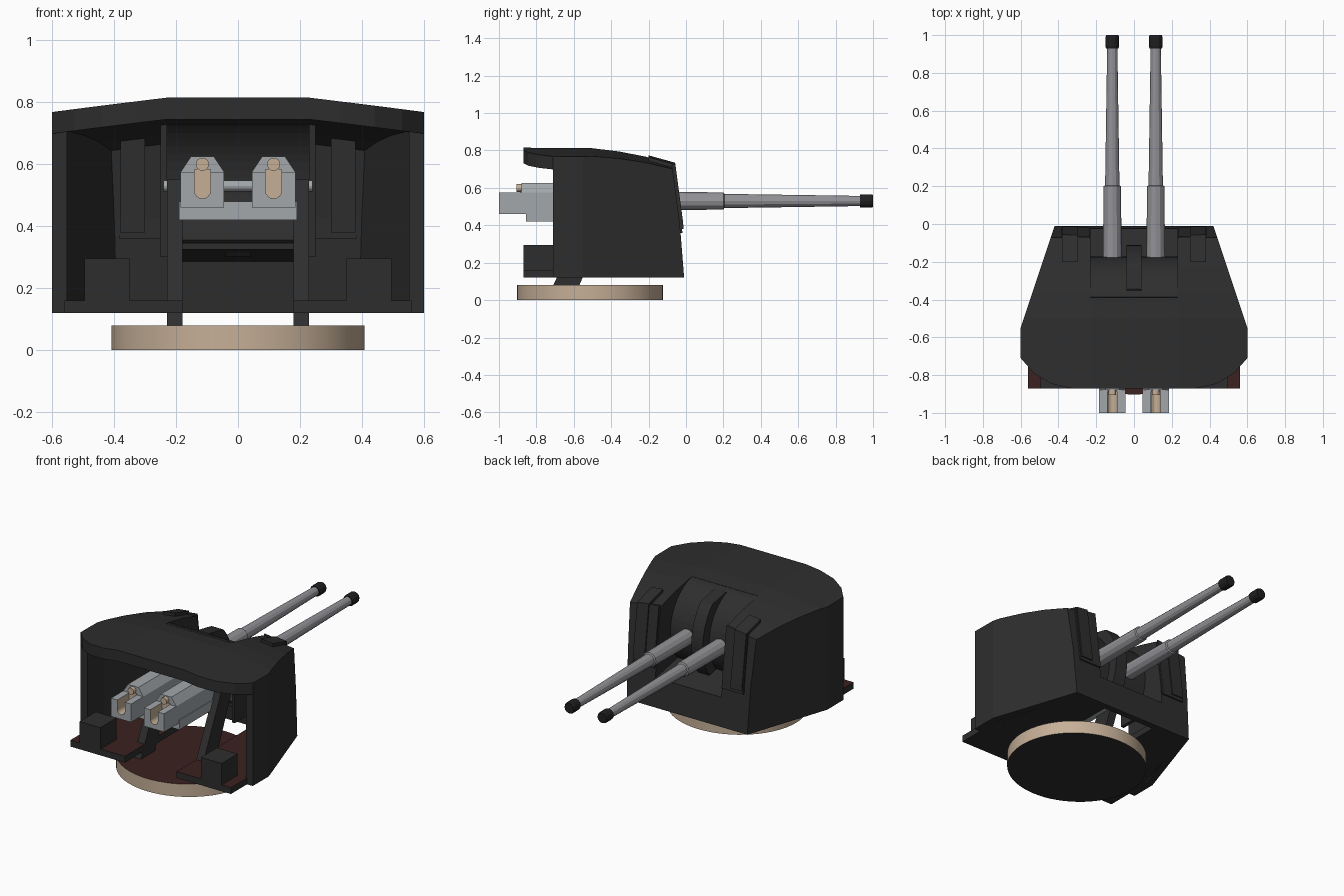
import bpy, bmesh, math
from mathutils import Vector

old = bpy.data.objects.get("Cube")
if old:
    bpy.data.objects.remove(old)


def material(name, r, g, b):
    m = bpy.data.materials.new(name)
    m.use_nodes = True
    m.diffuse_color = (r, g, b, 1)
    m.node_tree.nodes["Principled BSDF"].inputs["Base Color"].default_value = (r, g, b, 1)
    return m


ARMOUR = material("dark armour", .027, .027, .027)
DECK = material("dark red deck", .045, .015, .015)
TAN = material("tan", .56, .43, .31)
BREECH = material("light grey", .36, .39, .41)
BARREL = material("barrel grey", .29, .29, .31)
MUZZLE = material("muzzle black", .014, .014, .014)


def finish(name, bm, mats, rule=None):
    """Turn a bmesh into an object; rule picks a material slot per face."""
    bmesh.ops.recalc_face_normals(bm, faces=bm.faces)
    if rule:
        for f in bm.faces:
            f.material_index = rule(f)
    me = bpy.data.meshes.new(name)
    bm.to_mesh(me)
    bm.free()
    for m in mats:
        me.materials.append(m)
    ob = bpy.data.objects.new(name, me)
    bpy.context.collection.objects.link(ob)
    return ob


def prism(name, pts, axis, lo, hi, mats, rule=None, build=True):
    """Extrude a flat profile along one axis."""
    place = {"x": lambda p, t: (t, p[0], p[1]),
             "y": lambda p, t: (p[0], t, p[1]),
             "z": lambda p, t: (p[0], p[1], t)}[axis]
    bm = bmesh.new()
    a = [bm.verts.new(place(p, lo)) for p in pts]
    b = [bm.verts.new(place(p, hi)) for p in pts]
    bm.faces.new(a)
    bm.faces.new(b)
    for i in range(len(pts)):
        j = (i + 1) % len(pts)
        bm.faces.new((a[i], a[j], b[j], b[i]))
    return finish(name, bm, mats, rule) if build else bm


def rect(x0, x1, y0, y1):
    return [(x0, y0), (x1, y0), (x1, y1), (x0, y1)]


def arc(cx, cy, r, a0, a1, n):
    return [(cx + r * math.cos(math.radians(a0 + (a1 - a0) * i / n)),
             cy + r * math.sin(math.radians(a0 + (a1 - a0) * i / n))) for i in range(n + 1)]


def lathe(name, prof, x, z, sides, mats):
    """Turn (y, radius) pairs about a line parallel to y."""
    bm = bmesh.new()
    rings = []
    for y, r in prof:
        rings.append([bm.verts.new((px, y, pz)) for px, pz in arc(x, z, r, 0, 360, sides)[:-1]])
    for a, b in zip(rings, rings[1:]):
        for i in range(sides):
            j = (i + 1) % sides
            bm.faces.new((a[i], a[j], b[j], b[i]))
    bm.faces.new(rings[0])
    bm.faces.new(rings[-1])
    return finish(name, bm, mats)


# Gun house surfaces: roof curve and leaning front, both as (y, z)
ROOF = [(-.87, .815), (-.5, .812), (-.36, .795), (-.22, .768), (-.075, .728)]
FRONT = [(-.075, .728), (-.034, .42), (-.01, .12)]
CREASE, DROP = .23, .122


def roof_z(y):
    for (y0, z0), (y1, z1) in zip(ROOF, ROOF[1:]):
        if y <= y1:
            return z0 + (z1 - z0) * (y - y0) / (y1 - y0)
    return ROOF[-1][1]


def under_roof(name, outline, zlo, up, out):
    """Column with the given outline, trimmed by the roof and front surfaces."""
    planes = []
    for (y0, z0), (y1, z1) in zip(ROOF, ROOF[1:]):
        m = (z1 - z0) / (y1 - y0)
        planes += [((s * CREASE, y0, z0 + up), (DROP * s, -m, 1)) for s in (0, 1, -1)]
    for (y0, z0), (y1, z1) in zip(FRONT, FRONT[1:]):
        planes.append(((0, y0 + out, z0), (0, 1, -(y1 - y0) / (z1 - z0))))
    bm = prism(name, outline, "z", zlo, 1.2, [], build=False)
    for co, no in planes:
        bmesh.ops.bisect_plane(bm, geom=bm.verts[:] + bm.edges[:] + bm.faces[:], dist=1e-5,
                               plane_co=co, plane_no=Vector(no).normalized(), clear_outer=True)
        bmesh.ops.holes_fill(bm, edges=bm.edges[:], sides=0)
    return finish(name, bm, [ARMOUR])


def cut(ob, cutter):
    mod = ob.modifiers.new("cut", "BOOLEAN")
    mod.operation = "DIFFERENCE"
    mod.object = cutter
    bpy.context.view_layer.objects.active = ob
    bpy.ops.object.modifier_apply(modifier=mod.name)
    bpy.data.objects.remove(cutter)


def both(half):
    return half + [(-x, y) for x, y in reversed(half)]


# Gun house: hollow, open at the rear, with a roof overhang and a gun opening
house = under_roof("gun_house", both([(.33, -.87), (.44, -.845), (.53, -.79), (.6, -.71),
                                      (.6, -.55), (.417, 0)]), .12, 0, 0)
cut(house, under_roof("cavity", both([(.553, -1), (.553, -.54), (.375, 0)]), -.1, -.07, -.04))
cut(house, under_roof("rear_opening", rect(-.8, .8, -1, -.71), -.1, -.07, 0))
cut(house, prism("gun_opening", rect(-.23, .23, -.39, 1), "z", .3, 1.3, [ARMOUR]))

# Curved gun shield, centre rib and sill in the opening
PY, PZ = -.45, .53


def clipped(points):
    return [(y, min(z, roof_z(y))) for y, z in points]


prism("curved_shield", clipped(arc(PY, PZ, .277, -42, 77, 20) + arc(PY, PZ, .26, 77, -42, 20)),
      "x", -.23, .23, [ARMOUR])
prism("centre_rib", clipped(arc(PY, PZ, .34, -42, 72, 20) + arc(PY, PZ, .262, 72, -42, 20)),
      "x", -.04, .04, [ARMOUR])
prism("opening_sill", [(-.26, .345), (-.03, .3), (-.03, .28), (-.26, .325)],
      "x", -.23, .23, [ARMOUR])

# Base ring
bm = prism("base_ring", arc(0, 0, 1, 0, 360, 64)[:-1], "z", 0, .08, [], build=False)
for v in bm.verts:
    v.co.x *= .408
    v.co.y = v.co.y * .39 - .513
base = finish("base_ring", bm, [TAN, DECK, ARMOUR],
              lambda f: 1 if f.normal.z > .5 else 2 if f.normal.z < -.5 else 0)
bpy.context.view_layer.objects.active = base
base.select_set(True)
bpy.ops.object.shade_smooth_by_angle(angle=math.radians(30))
base.select_set(False)

for s, side in ((1, "left"), (-1, "right")):
    def flip(pts):
        return [(s * x, y) for x, y in pts]

    # Deck wing, locker and mounting bracket
    prism(side + "_deck", flip([(.18, -.87), (.56, -.87), (.56, -.6), (.4, -.05), (.18, -.05)]),
          "z", .12, .16, [ARMOUR, DECK], lambda f: int(f.normal.z > .5))
    prism(side + "_locker", flip(rect(.35, .495, -.87, -.71)), "z", .158, .295, [ARMOUR])
    prism(side + "_bracket", [(-.71, .08), (-.57, .08), (-.39, .5), (-.41, .55),
                              (-.49, .55), (-.51, .5)], "x", s * .18, s * .23, [ARMOUR])

    # Opening cheek and raised front hatches
    under_roof(side + "_opening_cheek", flip(rect(.23, .25, -.39, 0)), .3, -.003, -.003)
    under_roof(side + "_wide_hatch", flip(rect(.235, .385, -.075, 0)), .36, .012, .01)
    under_roof(side + "_narrow_hatch", flip(rect(.3, .38, -.2, 0)), .38, .02, .018)

    # Breech with an open loading trough
    cx = s * .115

    def shift(pts):
        return [(cx + x, z) for x, z in pts]

    prism(side + "_breech", shift([(-.07, .46), (.07, .46), (.07, .575), (.037, .625),
                                   (-.037, .625), (-.07, .575)]), "y", -.88, -.25, [BREECH])
    trough = [(.07, .46), (.07, .575), (.026, .575)] + arc(0, .515, .026, 0, -180, 8) + [
        (-.026, .575), (-.07, .575), (-.07, .46)]
    prism(side + "_loading_trough", shift(trough), "y", -1, -.88, [BREECH, TAN],
          lambda f: int(abs(f.normal.y) < .5 and abs(f.calc_center_median().x - cx) < .03
                        and f.calc_center_median().z > .47))
    prism(side + "_trough_end", shift([(.026, .585)] + arc(0, .515, .026, 0, -180, 8)
                                      + [(-.026, .585)]), "y", -.886, -.879, [TAN])
    lathe(side + "_breech_knob", [(-.905, .021), (-.87, .021)], cx, .6, 16, [TAN])

    # Stepped barrel and muzzle
    lathe(side + "_barrel", [(-.25, .05), (.2, .046), (.205, .038), (.94, .027)],
          cx, PZ, 12, [BARREL])
    lathe(side + "_muzzle", [(.93, .033), (.94, .036), (.99, .036), (1, .032)],
          cx, PZ, 12, [MUZZLE])

# Cradle and trunnion axle
prism("cradle", rect(-.19, .19, .42, .48), "y", -.855, -.4, [BREECH])
prism("trunnion_axle", arc(PY, PZ, .018, 0, 360, 12)[:-1], "x", -.24, .24, [BREECH])
